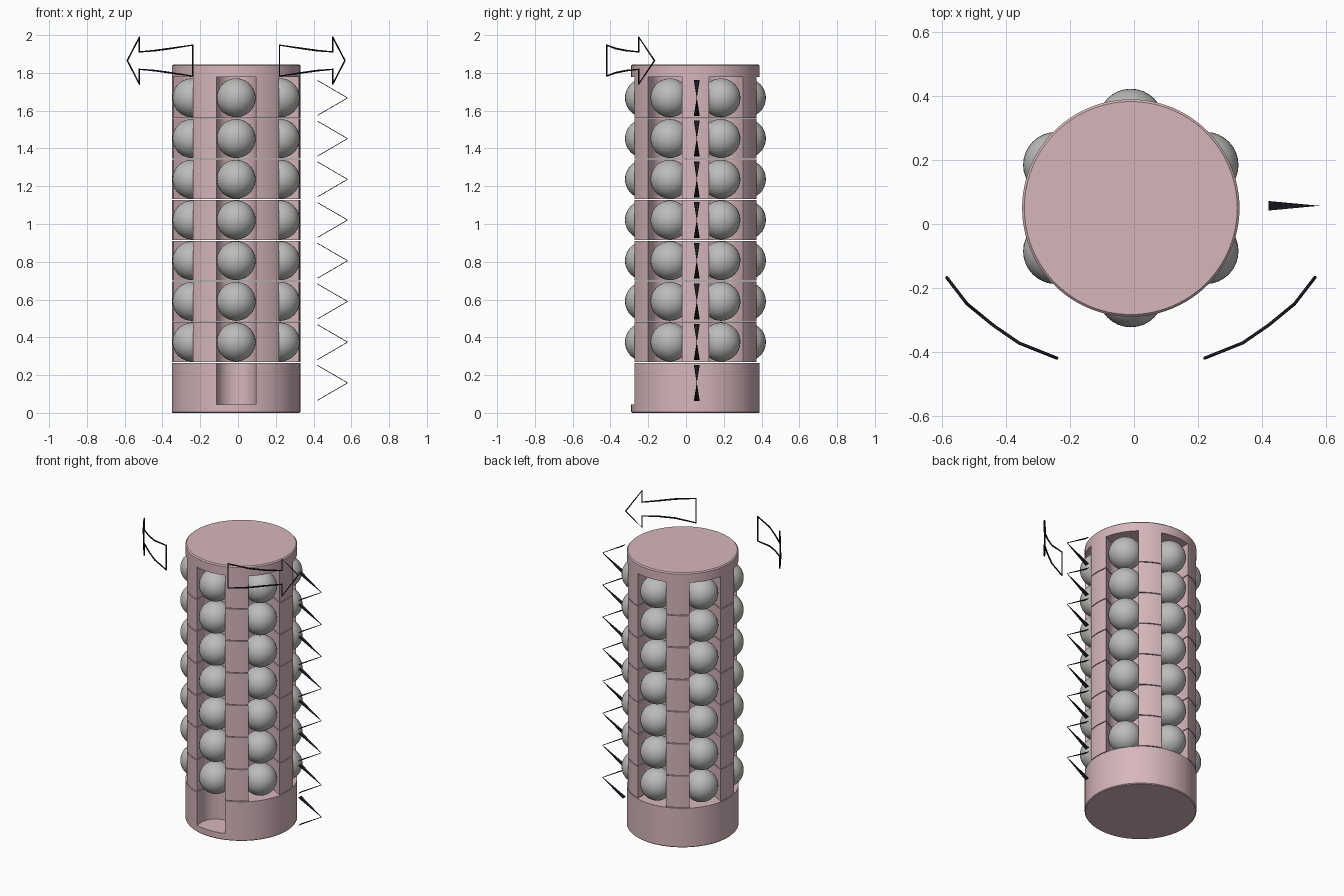
import bpy, bmesh, math
from mathutils import Matrix, Vector

if "Cube" in bpy.data.objects:
    bpy.data.objects.remove(bpy.data.objects["Cube"])

CX, CY, R = -0.01, 0.05, 0.34       # tower axis and radius
BALL_R, SLOT_R, SLOT_D = 0.103, 0.1045, 0.27
SEAMS = [0.267 + 0.2155 * i for i in range(7)]
ANGLES = [math.radians(-90 + 60 * i) for i in range(6)]


def material(name, rgb):
    m = bpy.data.materials.new(name)
    m.diffuse_color = (*rgb, 1)
    m.use_nodes = True
    m.node_tree.nodes["Principled BSDF"].inputs["Base Color"].default_value = m.diffuse_color
    return m


PINK = material("dusty_pink", (0.67, 0.47, 0.50))
GREY = material("ball_grey", (0.50, 0.50, 0.49))
INK = material("dark_ink", (0.012, 0.011, 0.018))


def add_object(name, bm, mat):
    bmesh.ops.recalc_face_normals(bm, faces=bm.faces)
    me = bpy.data.meshes.new(name)
    bm.to_mesh(me)
    bm.free()
    me.materials.append(mat)
    ob = bpy.data.objects.new(name, me)
    bpy.context.collection.objects.link(ob)
    return ob


def select(ob):
    bpy.ops.object.select_all(action='DESELECT')
    ob.select_set(True)
    bpy.context.view_layer.objects.active = ob


def disc_body(name, z0, z1, b0=0.0, b1=0.0, n=96):
    """Solid cylinder with optional small rim chamfers."""
    prof = [(R - b0, z0)] if b0 else []
    prof += [(R, z0 + b0), (R, z1 - b1)]
    prof += [(R - b1, z1)] if b1 else []
    bm = bmesh.new()
    rings = [[bm.verts.new((CX + r * math.cos(2 * math.pi * k / n),
                            CY + r * math.sin(2 * math.pi * k / n), z))
              for k in range(n)] for r, z in prof]
    for a, b in zip(rings, rings[1:]):
        for k in range(n):
            j = (k + 1) % n
            bm.faces.new((a[k], a[j], b[j], b[k]))
    bm.faces.new(rings[0][::-1])
    bm.faces.new(rings[-1])
    return add_object(name, bm, PINK)


def slot_cutter(angles, z0, z1):
    """U-shaped vertical grooves, open to the outside."""
    bm = bmesh.new()
    n = 20
    for a in angles:
        u = [(0.45, SLOT_R)]
        u += [(SLOT_D + SLOT_R * math.cos(t), SLOT_R * math.sin(t))
              for t in (math.pi / 2 + math.pi * k / n for k in range(n + 1))]
        u += [(0.45, -SLOT_R)]
        rot = Matrix.Translation((CX, CY, 0)) @ Matrix.Rotation(a, 4, 'Z')
        lo = [bm.verts.new(rot @ Vector((x, y, z0))) for x, y in u]
        hi = [bm.verts.new(rot @ Vector((x, y, z1))) for x, y in u]
        bm.faces.new(lo[::-1])
        bm.faces.new(hi)
        for k in range(len(u)):
            j = (k + 1) % len(u)
            bm.faces.new((lo[k], lo[j], hi[j], hi[k]))
    ob = add_object("slot_cutter", bm, PINK)
    ob.hide_render = True
    return ob


def cut(ob, cutter):
    mod = ob.modifiers.new("slots", 'BOOLEAN')
    mod.operation, mod.solver, mod.object = 'DIFFERENCE', 'EXACT', cutter
    select(ob)
    bpy.ops.object.modifier_apply(modifier=mod.name)
    bpy.data.objects.remove(cutter)
    bpy.ops.object.shade_smooth_by_angle(angle=math.radians(30))


# Base with one pocket at the front
GAP = 0.0025
cut(disc_body("base", 0, SEAMS[0] - GAP, b0=0.005), slot_cutter(ANGLES[:1], 0.045, 0.4))

# Six slotted rings and the closed top
for i in range(6):
    z0, z1 = SEAMS[i] + GAP, SEAMS[i + 1] - GAP
    cut(disc_body(f"ring_{i + 1}", z0, z1), slot_cutter(ANGLES, z0 - 0.1, z1 + 0.1))
cut(disc_body("top_ring", SEAMS[6] + GAP, 1.845, b1=0.007), slot_cutter(ANGLES, 1.45, 1.779))

# Balls: seven rows in six columns
bm = bmesh.new()
for i in range(7):
    for a in ANGLES:
        pos = (CX + SLOT_D * math.cos(a), CY + SLOT_D * math.sin(a), SEAMS[i] + 0.108)
        bmesh.ops.create_uvsphere(bm, u_segments=32, v_segments=20, radius=BALL_R,
                                  matrix=Matrix.Translation(pos))
balls = add_object("balls", bm, GREY)
select(balls)
bpy.ops.object.shade_smooth()

# Pointers on the right: thin folded V, tapering to the tip
for i in range(8):
    zc = SEAMS[0] - 0.108 + 0.2155 * i
    bm = bmesh.new()
    for s in (1, -1):
        v = []
        for t in (0.002, -0.002):
            v.append([bm.verts.new(p) for p in (
                (0.42, CY + 0.007 - 0.015, zc + s * 0.093 + t),
                (0.42, CY + 0.007 + 0.015, zc + s * 0.093 + t),
                (0.58, CY + 0.007, zc + t))])
        bm.faces.new(v[0])
        bm.faces.new(v[1][::-1])
        for k in range(3):
            j = (k + 1) % 3
            bm.faces.new((v[0][k], v[1][k], v[1][j], v[0][j]))
    add_object(f"row_pointer_{i + 1}", bm, INK)

# Curved outline arrows at the top front, mirrored left and right
ZA = 1.865
HALF = [(0.23, -0.42, 0.082), (0.35, -0.372, 0.064), (0.43, -0.317, 0.053),
        (0.512, -0.25, 0.046), (0.512, -0.25, 0.124)]
TIP = (0.576, -0.167, 0)
outline = HALF + [TIP] + [(x, y, -h) for x, y, h in reversed(HALF)]
for side, s in (("right", 1), ("left", -1)):
    cu = bpy.data.curves.new(f"turn_arrow_{side}", 'CURVE')
    cu.dimensions = '3D'
    cu.bevel_depth = 0.005
    cu.bevel_resolution = 1
    sp = cu.splines.new('POLY')
    sp.points.add(len(outline) - 1)
    for p, (x, y, h) in zip(sp.points, outline):
        p.co = (CX + s * x, y, ZA + h, 1)
    sp.use_cyclic_u = True
    cu.materials.append(INK)
    ob = bpy.data.objects.new(f"turn_arrow_{side}", cu)
    bpy.context.collection.objects.link(ob)
    select(ob)
    bpy.ops.object.convert(target='MESH')
